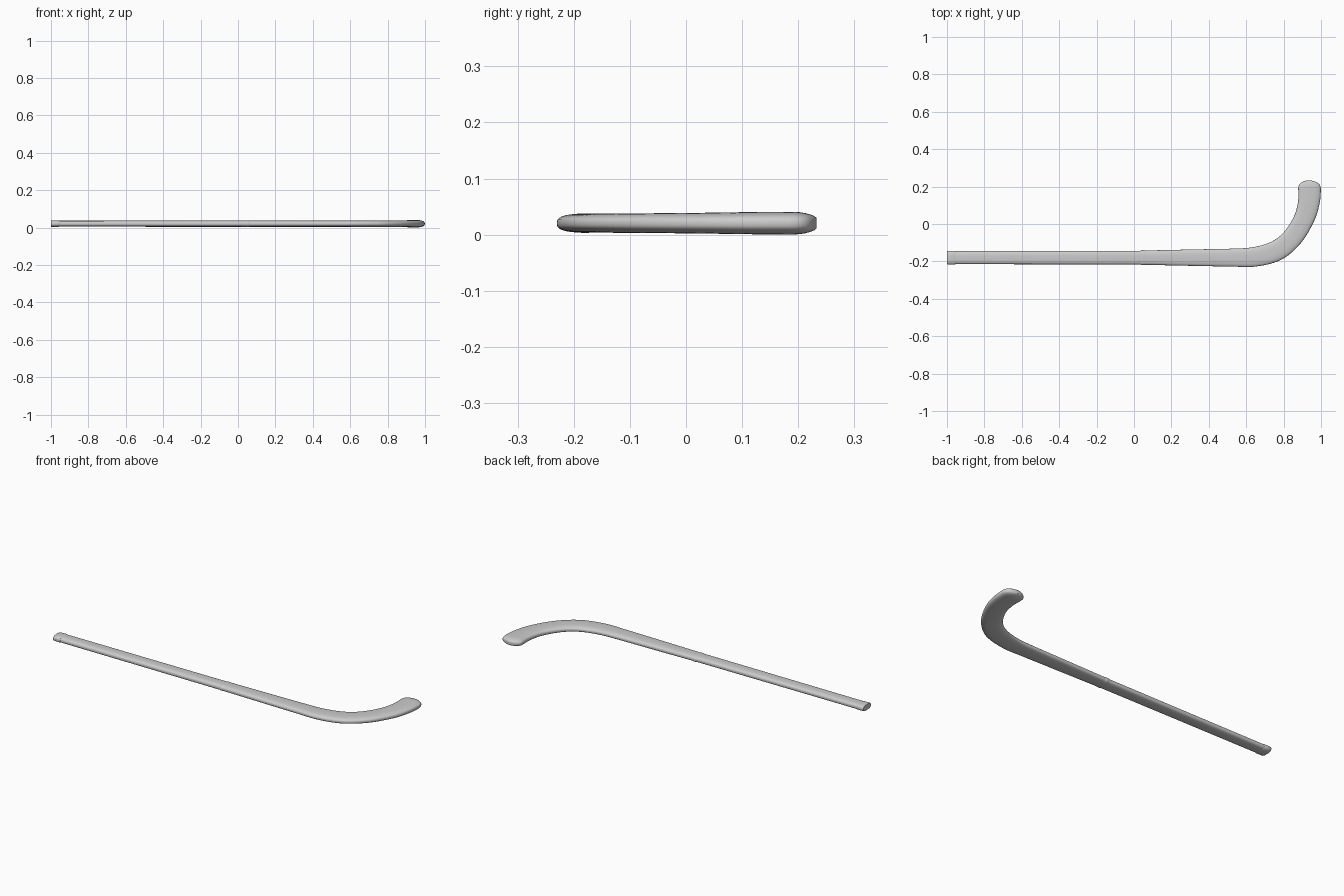
import bpy, bmesh, math
from mathutils import Vector

if "Cube" in bpy.data.objects:
    bpy.data.objects.remove(bpy.data.objects["Cube"])

CZ = 0.0205   # mid height of the stick
SEG = 40      # points around the section
POW = 2.7     # squareness of the rounded section


def section(a, b, hh):
    """Rounded-rectangle ring between edge points a and b, half height hh."""
    mid, half = (a + b) / 2, (a - b) / 2
    ring = []
    for i in range(SEG):
        t = 2 * math.pi * i / SEG
        c, s = math.cos(t), math.sin(t)
        u = math.copysign(abs(c) ** (2 / POW), c)
        v = math.copysign(abs(s) ** (2 / POW), s)
        ring.append((mid.x + half.x * u, mid.y + half.y * u, CZ + hh * v))
    return ring


def loft(name, rows):
    """Skin over rows of (inner x, inner y, outer x, outer y, half height)."""
    bm = bmesh.new()
    rings = [[bm.verts.new(p) for p in section(Vector(r[0:2]), Vector(r[2:4]), r[4])]
             for r in rows]
    for r0, r1 in zip(rings, rings[1:]):
        for i in range(SEG):
            j = (i + 1) % SEG
            bm.faces.new((r0[i], r0[j], r1[j], r1[i]))
    bm.faces.new(rings[0])
    bm.faces.new(rings[-1])
    bmesh.ops.recalc_face_normals(bm, faces=bm.faces)
    me = bpy.data.meshes.new(name)
    bm.to_mesh(me)
    bm.free()
    ob = bpy.data.objects.new(name, me)
    bpy.context.collection.objects.link(ob)
    bpy.ops.object.select_all(action='DESELECT')
    ob.select_set(True)
    bpy.context.view_layer.objects.active = ob
    bpy.ops.object.shade_smooth_by_angle(angle=math.radians(35))
    return ob


def straight(x, hw, hh, y=-0.18):
    return (x, y + hw, x, y - hw, hh)


def smooth_rows(rows, n=6):
    """Catmull-Rom interpolation of the section rows."""
    out = []
    for k in range(len(rows) - 1):
        p = [rows[max(0, min(len(rows) - 1, k + d))] for d in (-1, 0, 1, 2)]
        for s in range(n):
            t = s / n
            out.append(tuple(0.5 * (2 * b + (c - a) * t
                                    + (2 * a - 5 * b + 4 * c - d) * t * t
                                    + (3 * b - a - 3 * c + d) * t ** 3)
                             for a, b, c, d in zip(*p)))
    return out + [rows[-1]]


# butt cap at the handle end
loft("butt_cap", [straight(-1.0, 0.034, 0.0155), straight(-0.997, 0.036, 0.017),
                  straight(-0.960, 0.037, 0.0172), straight(-0.955, 0.035, 0.016)])

# wrapped grip
loft("grip", [straight(-0.965, 0.0345, 0.016), straight(-0.5, 0.0355, 0.0162),
              straight(0.05, 0.037, 0.0165)])

# collar where the grip ends
loft("grip_collar", [straight(0.035, 0.037, 0.0163), straight(0.042, 0.040, 0.0172),
                     straight(0.056, 0.040, 0.0172), straight(0.064, 0.038, 0.0163)])

# lower shaft and hooked head
head = smooth_rows([
    straight(0.05, 0.038, 0.0165),
    straight(0.35, 0.0445, 0.0165),
    (0.52, -0.132, 0.52, -0.2275, 0.0165),
    (0.63, -0.125, 0.65, -0.2275, 0.0168),
    (0.73, -0.097, 0.785, -0.192, 0.017),
    (0.80, -0.045, 0.89, -0.105, 0.0175),
    (0.855, 0.04, 0.965, 0.02, 0.0185),
    (0.877, 0.12, 0.994, 0.12, 0.0198),
    (0.878, 0.19, 0.999, 0.19, 0.0203),
])
# rounded toe
toe = [(0.879, 0.202, 0.996, 0.203, 0.0195), (0.884, 0.212, 0.991, 0.213, 0.018),
       (0.894, 0.221, 0.980, 0.222, 0.0155), (0.908, 0.229, 0.962, 0.229, 0.0125),
       (0.925, 0.233, 0.945, 0.233, 0.009)]
loft("shaft_and_head", head + toe)
